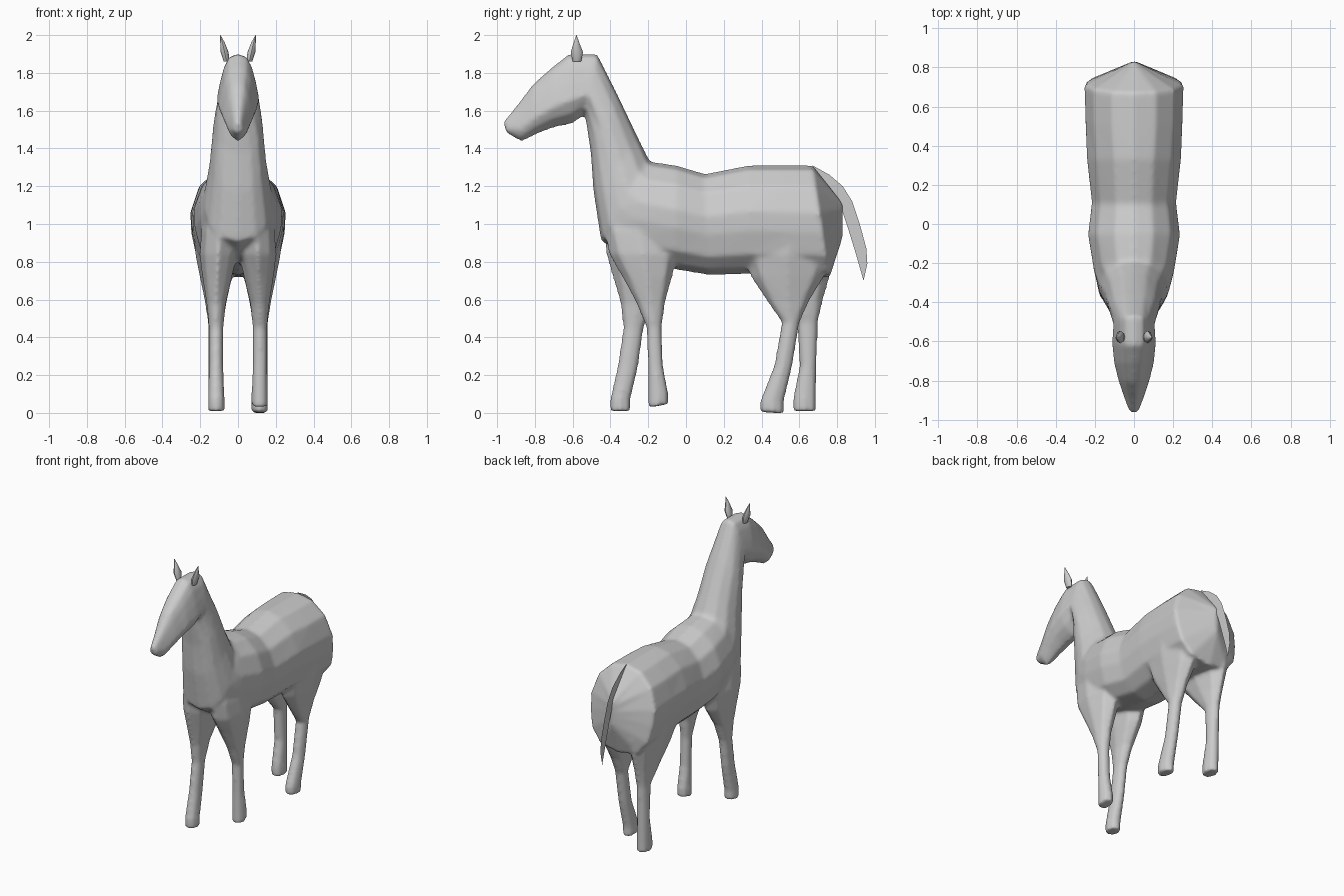
import bpy, bmesh, math
from mathutils import Vector

cube = bpy.data.objects.get("Cube")
if cube:
    bpy.data.objects.remove(cube, do_unlink=True)

GREY = (0.6, 0.6, 0.6, 1)
coat = bpy.data.materials.new("grey_coat")
coat.use_nodes = True
coat.diffuse_color = GREY
coat.node_tree.nodes["Principled BSDF"].inputs["Base Color"].default_value = GREY


def finish(name, bm, smooth=50):
    """Turn a bmesh into a shaded object."""
    bmesh.ops.recalc_face_normals(bm, faces=bm.faces)
    mesh = bpy.data.meshes.new(name)
    bm.to_mesh(mesh)
    bm.free()
    mesh.materials.append(coat)
    obj = bpy.data.objects.new(name, mesh)
    bpy.context.collection.objects.link(obj)
    bpy.ops.object.select_all(action='DESELECT')
    bpy.context.view_layer.objects.active = obj
    obj.select_set(True)
    bpy.ops.object.shade_smooth_by_angle(angle=math.radians(smooth))
    return obj


def loft(name, rings):
    """Skin a list of equal-length rings and cap both ends."""
    bm = bmesh.new()
    loops = [[bm.verts.new(p) for p in ring] for ring in rings]
    for a, b in zip(loops, loops[1:]):
        for i in range(len(a)):
            j = (i + 1) % len(a)
            bm.faces.new((a[i], a[j], b[j], b[i]))
    bm.faces.new(loops[0])
    bm.faces.new(loops[-1])
    return finish(name, bm)


# Half cross-sections: fraction from back to belly, share of half width
RUMP = [(.04, .45), (.19, .82), (.42, 1), (.6, .98), (.8, .88), (.95, .6)]
TORSO = [(.04, .42), (.19, .8), (.42, 1), (.6, .98), (.82, .84), (.95, .52)]
HEAD = [(.05, .42), (.2, .66), (.42, .85), (.66, 1), (.85, .7), (.95, .3)]


def body_ring(section, ty, tz, by, bz, w):
    top, low = Vector((0, ty, tz)), Vector((0, by, bz))
    side = [top.lerp(low, f) + Vector((w * k, 0, 0)) for f, k in section]
    other = [Vector((-p.x, p.y, p.z)) for p in reversed(side)]
    return [top] + side + [low] + other


# Top y, top z, underside y, underside z, half width
RUMP_SPINE = [
    (.83, 1.11, .83, .93, .01),
    (.67, 1.31, .76, .715, .253),
    (.50, 1.31, .55, .725, .248),
]
TORSO_SPINE = [
    (.33, 1.31, .33, .735, .24),
    (.10, 1.265, .12, .73, .215),
    (-.05, 1.31, -.06, .76, .235),
    (-.19, 1.33, -.30, .82, .205),
    (-.20, 1.35, -.45, .91, .18),
    (-.25, 1.45, -.49, 1.17, .15),
    (-.35, 1.66, -.505, 1.38, .13),
]
HEAD_SPINE = [
    (-.47, 1.90, -.535, 1.58, .107),
    (-.62, 1.90, -.60, 1.53, .113),
    (-.71, 1.83, -.70, 1.51, .105),
    (-.81, 1.74, -.79, 1.475, .082),
    (-.89, 1.635, -.87, 1.435, .055),
    (-.968, 1.54, -.95, 1.48, .025),
]
SECTIONS = ((RUMP, RUMP_SPINE), (TORSO, TORSO_SPINE), (HEAD, HEAD_SPINE))
body = loft("body", [body_ring(s, *r) for s, spine in SECTIONS for r in spine])


def leg_ring(side, z, y0, y1, x0, x1, tilt=0):
    """Eight-sided ring spanning the given extents."""
    ring = []
    for i in range(8):
        a = math.tau * i / 8
        c, s = math.cos(a), math.sin(a)
        ring.append((side * ((x0 + x1) / 2 + (x1 - x0) / 2 * c),
                     (y0 + y1) / 2 + (y1 - y0) / 2 * s, z + tilt * s))
    return ring


# Height and inner, outer x shared by each pair of legs
FRONT_X = [(1.1, .03, .17), (.96, .0, .195), (.84, .005, .205), (.72, .03, .19),
           (.58, .063, .168), (.45, .076, .155), (.25, .076, .155)]
HIND_X = [(1.08, .04, .22), (.96, .005, .235), (.84, .005, .227), (.72, .03, .203),
          (.6, .057, .178), (.48, .076, .16), (.25, .076, .158)]
# Front and back y at each height, then the foot
LEGS = {
    "front_leg_left": (1, FRONT_X, [(-.38, -.12), (-.436, -.06), (-.41, -.04), (-.34, -.07),
                       (-.265, -.108), (-.21, -.127), (-.203, -.12)], .037, (-.203, -.092), .01),
    "front_leg_right": (-1, FRONT_X, [(-.38, -.12), (-.438, -.06), (-.425, -.04), (-.39, -.08),
                        (-.35, -.17), (-.334, -.222), (-.364, -.25)], .01, (-.404, -.292), 0),
    "hind_leg_left": (1, HIND_X, [(.45, .71), (.38, .765), (.3, .775), (.34, .735),
                      (.42, .66), (.506, .603), (.465, .565)], .001, (.39, .52), -.003),
    "hind_leg_right": (-1, HIND_X, [(.45, .71), (.38, .765), (.3, .785), (.37, .765),
                       (.475, .73), (.585, .7), (.6, .693)], .01, (.563, .691), 0),
}
legs = []
for name, (side, spread, ys, foot_z, foot_y, tilt) in LEGS.items():
    rings = [leg_ring(side, z, *y, x0, x1) for (z, x0, x1), y in zip(spread, ys)]
    rings.append(leg_ring(side, foot_z + .06, *foot_y, .07, .16, tilt))
    rings.append(leg_ring(side, foot_z, *foot_y, .07, .16, tilt))
    legs.append(loft(name, rings))

# Fuse the legs into the body as one smooth skin
for leg in legs:
    leg.select_set(True)
body.select_set(True)
bpy.context.view_layer.objects.active = body
bpy.ops.object.join()
skin = body.modifiers.new("skin", 'REMESH')
skin.mode = 'VOXEL'
skin.voxel_size = .012
skin.use_smooth_shade = True
relax = body.modifiers.new("relax", 'SMOOTH')
relax.factor = .5
relax.iterations = 8

# Ears: leaf-shaped, pointing up and out
for side, name in ((1, "ear_left"), (-1, "ear_right")):
    loft(name, [leg_ring(side, 1.86, -.6, -.555, .045, .075),
                leg_ring(side, 1.91, -.61, -.545, .05, .092),
                leg_ring(side, 1.96, -.595, -.565, .07, .094),
                leg_ring(side, 2.0, -.581, -.579, .092, .095)])

# Tail: a flat sheet between an outer and an inner edge
OUTER = [(.67, 1.31), (.76, 1.26), (.83, 1.2), (.88, 1.12), (.92, 1.0), (.955, .87), (.96, .79)]
INNER = [(.67, 1.28), (.75, 1.19), (.8, 1.13), (.83, 1.06), (.86, .97), (.9, .84), (.92, .77)]
bm = bmesh.new()
outer = [bm.verts.new((0, y, z)) for y, z in OUTER]
inner = [bm.verts.new((0, y, z)) for y, z in INNER]
for i in range(len(outer) - 1):
    bm.faces.new((outer[i], outer[i + 1], inner[i + 1], inner[i]))
bm.faces.new((outer[-1], bm.verts.new((0, .94, .7)), inner[-1]))
finish("tail", bm)
